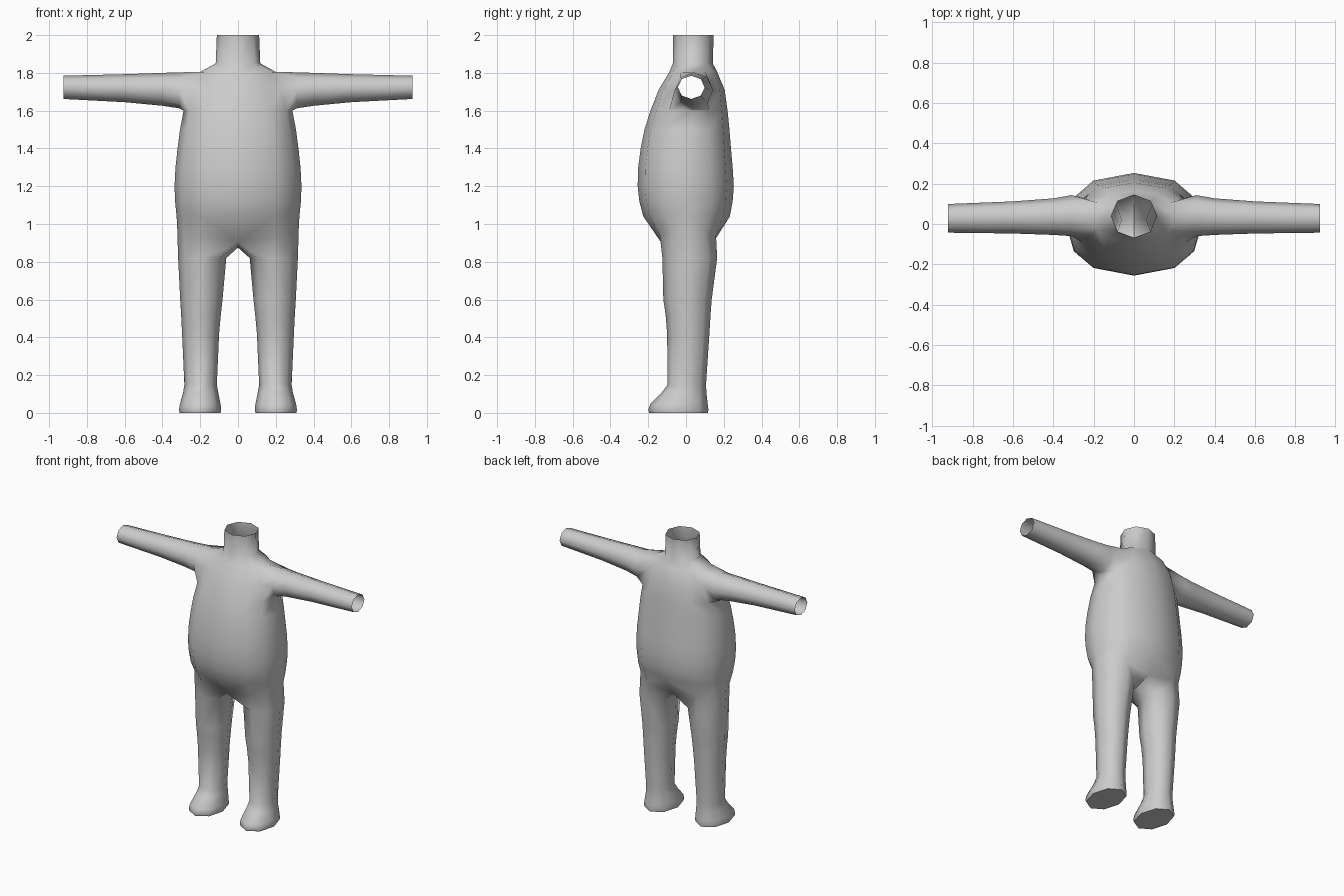
import bpy, bmesh
from math import sin, cos, pi

cube = bpy.data.objects.get("Cube")
if cube:
    bpy.data.objects.remove(cube, do_unlink=True)

skin = bpy.data.materials.new("light grey")
skin.use_nodes = True
colour = (0.6, 0.6, 0.6, 1)
skin.diffuse_color = colour
skin.node_tree.nodes["Principled BSDF"].inputs["Base Color"].default_value = colour

bm = bmesh.new()


def bridge(a, b, closed):
    """Quads between two rows of vertices."""
    n = len(a)
    for i in range(n if closed else n - 1):
        j = (i + 1) % n
        bm.faces.new((a[i], a[j], b[j], b[i]))


def octagon(place):
    return [bm.verts.new(place(cos(i * pi / 4), sin(i * pi / 4))) for i in range(8)]


# Half cross-section from the front middle round the side to the back middle
HALF = [(0, -1), (.6, -.85), (.89, -.52), (1, 0), (.89, .52), (.6, .85), (0, 1)]
NECK = [(0, -1), (.72, -.72), (.72, -.72), (1, 0), (.72, .72), (.72, .72), (0, 1)]


def half_ring(z, w, front, back, shape=HALF, drop=(0,) * 7):
    mid, depth = (front + back) / 2, (back - front) / 2
    return [bm.verts.new((w * x, mid + depth * y, z - d))
            for (x, y), d in zip(shape, drop)]


# Torso: z, half width, front y, back y
hip = half_ring(1.0, .322, -.165, .185, drop=(.1, .06, .03, .01, .03, .06, .09))
hip[0].co.y, hip[6].co.y = -.13, .15
torso = [hip]
for row in [(1.04, .325, -.226, .232), (1.12, .333, -.247, .247), (1.2, .336, -.256, .253),
            (1.3, .331, -.253, .247), (1.4, .32, -.24, .238), (1.5, .307, -.22, .23),
            (1.6, .288, -.188, .22), (1.71, .25, -.145, .205), (1.805, .2, -.088, .165)]:
    torso.append(half_ring(*row))
for row in [(1.85, .118, -.07, .142), (2.0, .112, -.068, .146)]:
    torso.append(half_ring(*row, shape=NECK))

# Leave an opening of two by two faces for the arm
low, mid, top = 7, 8, 9
for r in range(len(torso) - 1):
    for c in range(6):
        if not (r in (low, mid) and c in (2, 3)):
            loop = (torso[r][c], torso[r][c + 1], torso[r + 1][c + 1], torso[r + 1][c])
            bm.faces.new(loop)

# Arm: x, lower z, upper z, front y, back y
ring = [torso[top][3], torso[top][4], torso[mid][4], torso[low][4],
        torso[low][3], torso[low][2], torso[mid][2], torso[top][2]]
for x, z0, z1, y0, y1 in [(.31, 1.612, 1.803, -.06, .143), (.4, 1.626, 1.8, -.054, .127),
                          (.6, 1.645, 1.793, -.047, .112), (.923, 1.662, 1.785, -.043, .099)]:
    new = octagon(lambda c, s: (x, (y0 + y1) / 2 + s * (y1 - y0) / 2,
                                (z0 + z1) / 2 + c * (z1 - z0) / 2))
    bridge(ring, new, True)
    ring = new

# Leg and foot: z, inner x, outer x, front y, back y
crotch = bm.verts.new((0, .02, .875))
ring = [hip[3], hip[4], hip[5], hip[6], crotch, hip[0], hip[1], hip[2]]
for z, x0, x1, y0, y1 in [(.82, .062, .317, -.125, .165), (.6, .082, .306, -.12, .136),
                          (.52, .091, .301, -.108, .13), (.42, .1, .296, -.1, .124),
                          (.15, .112, .284, -.097, .106), (.11, .105, .29, -.127, .108),
                          (.045, .092, .308, -.19, .115), (.015, .089, .312, -.2, .119),
                          (0, .092, .309, -.195, .116)]:
    new = octagon(lambda c, s: ((x0 + x1) / 2 + c * (x1 - x0) / 2,
                                (y0 + y1) / 2 + s * (y1 - y0) / 2, z))
    bridge(ring, new, True)
    ring = new
sole = bm.faces.new(ring)

# Merge the doubled neck columns and turn all faces outwards
bmesh.ops.remove_doubles(bm, verts=bm.verts, dist=.0005)
bmesh.ops.recalc_face_normals(bm, faces=bm.faces)
bm.normal_update()
if sole.normal.z > 0:
    bmesh.ops.reverse_faces(bm, faces=bm.faces)

# Reflect to the other side
both = bmesh.ops.mirror(bm, geom=bm.verts[:] + bm.edges[:] + bm.faces[:],
                        axis='X', merge_dist=.0005)
bmesh.ops.recalc_face_normals(bm, faces=bm.faces)
bm.normal_update()
if sole.normal.z > 0:
    bmesh.ops.reverse_faces(bm, faces=bm.faces)

mesh = bpy.data.meshes.new("body")
bm.to_mesh(mesh)
bm.free()
mesh.materials.append(skin)
body = bpy.data.objects.new("body", mesh)
bpy.context.collection.objects.link(body)
bpy.context.view_layer.objects.active = body
body.select_set(True)
bpy.ops.object.shade_smooth_by_angle(angle=1.2)
